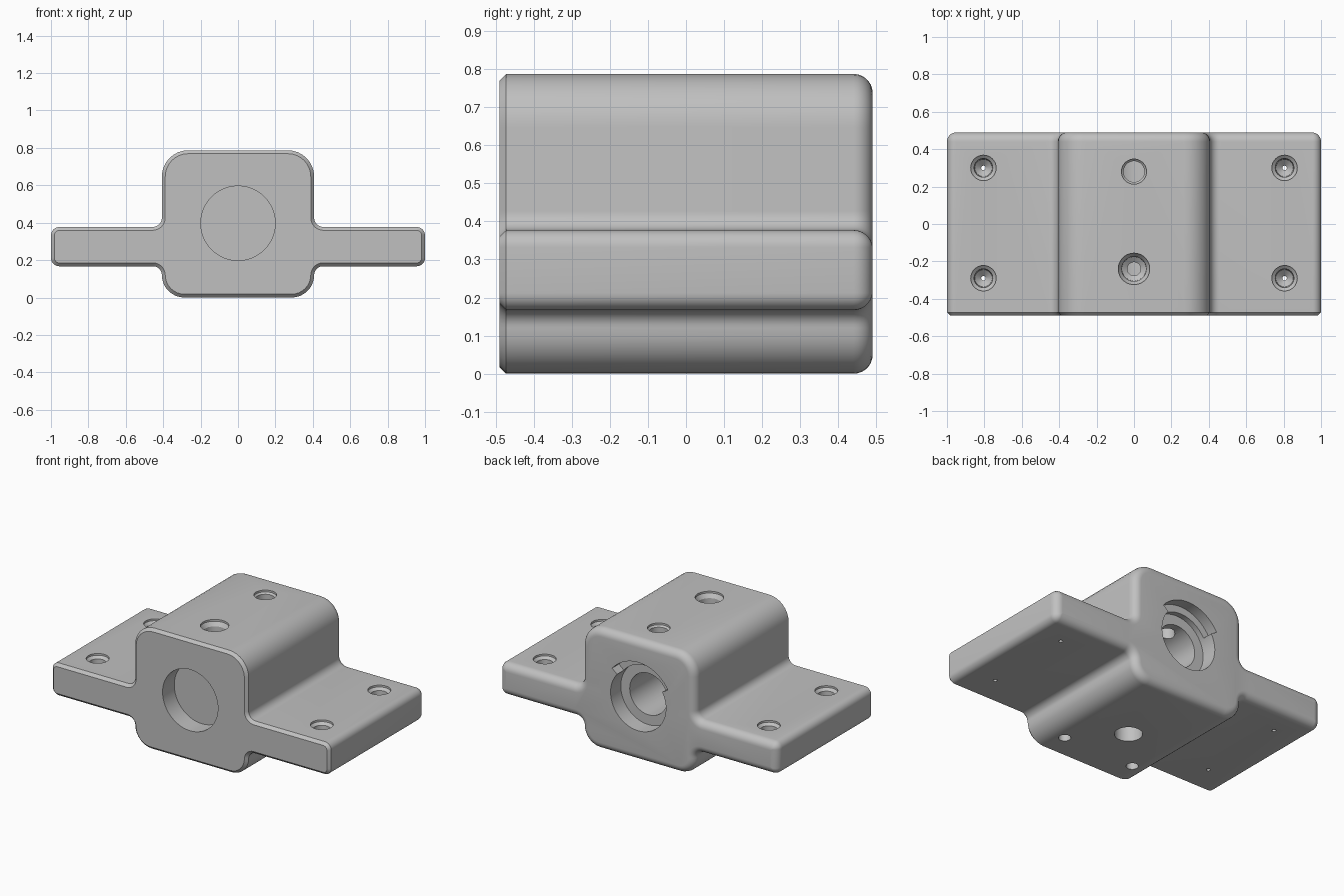
import bpy, bmesh
from math import sin, cos, pi, radians

if "Cube" in bpy.data.objects:
    bpy.data.objects.remove(bpy.data.objects["Cube"], do_unlink=True)

GREY = (0.53, 0.53, 0.53, 1)
grey = bpy.data.materials.new("machined grey")
grey.use_nodes = True
grey.diffuse_color = GREY
grey.node_tree.nodes["Principled BSDF"].inputs["Base Color"].default_value = GREY


def loft(name, rings):
    """Skin a list of equal-length rings and close both ends."""
    bm = bmesh.new()
    loops = [[bm.verts.new(p) for p in ring] for ring in rings]
    n = len(loops[0])
    for a, b in zip(loops, loops[1:]):
        for i in range(n):
            j = (i + 1) % n
            bm.faces.new((a[i], a[j], b[j], b[i]))
    bm.faces.new(loops[0])
    bm.faces.new(loops[-1])
    bmesh.ops.recalc_face_normals(bm, faces=bm.faces)
    mesh = bpy.data.meshes.new(name)
    bm.to_mesh(mesh)
    bm.free()
    mesh.materials.append(grey)
    ob = bpy.data.objects.new(name, mesh)
    bpy.context.collection.objects.link(ob)
    return ob


HUB, WING_LOW, WING_TOP, TOP = 0.407, 0.167, 0.377, 0.787


def outline(inset, y, steps=8):
    """Cross-section of the body, shrunk by inset."""
    # x, z, radius, side the arc bulges to in x and z, convex or not
    corners = [
        (HUB, 0, 0.12, 1, -1, 1), (HUB, WING_LOW, 0.047, -1, 1, -1),
        (1, WING_LOW, 0.045, 1, -1, 1), (1, WING_TOP, 0.045, 1, 1, 1),
        (HUB, WING_TOP, 0.05, -1, -1, -1), (HUB, TOP, 0.14, 1, 1, 1)]
    half = []
    for x, z, r, sx, sz, convex in corners:
        r = max(r - convex * inset, 0.003)
        cx = x - inset - sx * r
        cz = z - inset * sz * convex - sz * r
        arc = []
        for i in range(steps + 1):
            a = pi / 2 * i / steps
            arc.append((cx + sx * r * sin(a), y, cz + sz * r * cos(a)))
        half += arc if sz < 0 else arc[::-1]
    return half + [(-px, py, pz) for px, py, pz in reversed(half)]


# Body: chamfered front edge, rounded back edge
FRONT, BACK, ROUND = -0.49, 0.49, 0.05
rings = [outline(0.018, FRONT), outline(0, FRONT + 0.018)]
for i in range(8):
    a = pi / 2 * i / 7
    rings.append(outline(ROUND * (1 - cos(a)), BACK - ROUND + ROUND * sin(a)))
body = loft("bearing_block", rings)

cutters = []


def bore(name, x, y, z, axis, steps, sides=48):
    """Stepped round cutter; steps are (position along axis, radius)."""
    rings = []
    for pos, r in steps:
        ring = []
        for i in range(sides):
            a = 2 * pi * i / sides
            c, s = r * cos(a), r * sin(a)
            ring.append((x + c, y + s, pos) if axis == "z" else (x + c, pos, z + s))
        rings.append(ring)
    cutters.append(loft(name, rings))


MID = 0.397
# Shaft pocket in the front, stepped bore from the back
bore("front_pocket", 0, 0, MID, "y", [(-0.6, 0.199), (-0.37, 0.199)])
bore("back_bore", 0, 0, MID, "y", [(0.6, 0.199), (0.385, 0.199), (0.385, 0.135), (-0.3, 0.135)])

# Curved slot around the upper side of the back bore
arc = [radians(40 + 110 * i / 20) for i in range(21)]
section = [(0.245 * cos(a), 0.245 * sin(a)) for a in arc]
section += [(0.1 * cos(a), 0.1 * sin(a)) for a in reversed(arc)]
cutters.append(loft("arc_slot", [[(x, y, MID + z) for x, z in section] for y in (0.42, 0.6)]))

# Countersunk screw holes in the wings
for x in (-0.805, 0.805):
    for y in (-0.29, 0.3):
        bore("wing_hole", x, y, 0, "z",
             [(0.45, 0.068), (0.365, 0.068), (0.35, 0.05), (0.25, 0.046), (0.22, 0.012), (0.1, 0.012)], 32)

# Holes through the top and bottom of the hub
bore("top_back_hole", 0, 0.28, 0, "z", [(0.9, 0.067), (0.775, 0.067), (0.765, 0.056), (0.42, 0.056)])
bore("top_front_hole", 0, -0.24, 0, "z",
     [(0.9, 0.084), (0.775, 0.084), (0.75, 0.066), (0.65, 0.064), (0.63, 0.036), (0.42, 0.036)])
bore("drain_hole", 0, -0.05, 0, "z", [(-0.1, 0.082), (0.38, 0.082)])
for x in (-0.255, 0.255):
    bore("bottom_hole", x, -0.32, 0, "z", [(-0.1, 0.036), (0.15, 0.036)], 32)

# Cut everything out of the body
bpy.context.view_layer.objects.active = body
for cutter in cutters:
    cutter.hide_render = True
    mod = body.modifiers.new("cut", "BOOLEAN")
    mod.operation = "DIFFERENCE"
    mod.solver = "EXACT"
    mod.object = cutter
    bpy.ops.object.modifier_apply(modifier=mod.name)
    bpy.data.objects.remove(cutter, do_unlink=True)

bpy.ops.object.select_all(action="DESELECT")
body.select_set(True)
bpy.ops.object.shade_smooth_by_angle(angle=radians(30))
